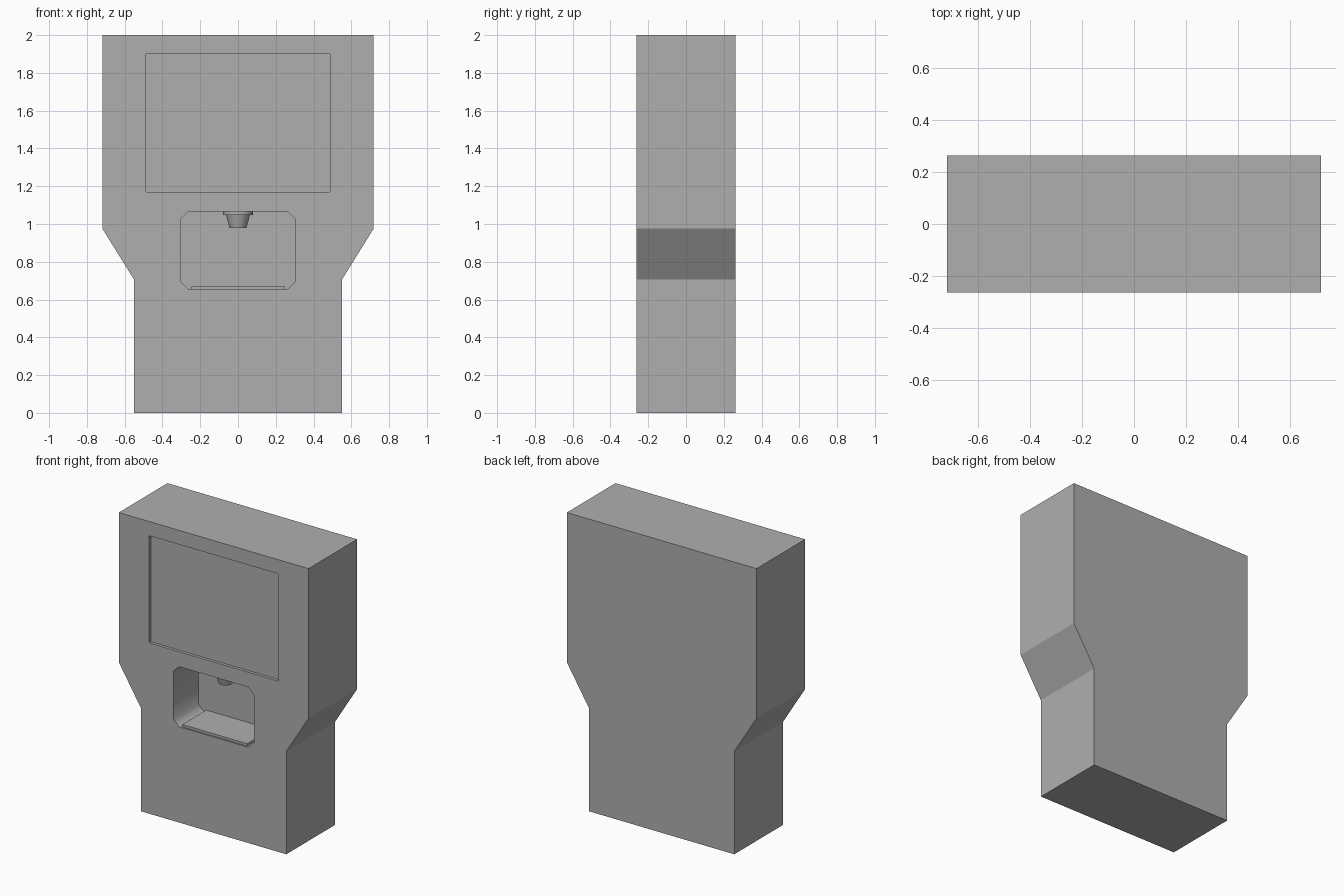
import bpy, bmesh, math

if "Cube" in bpy.data.objects:
    bpy.data.objects.remove(bpy.data.objects["Cube"])

FRONT = -0.263
NICHE_DEPTH = 0.27

# Dark grey finish shared by all parts
grey = bpy.data.materials.new("dark_grey")
grey.diffuse_color = (0.43, 0.43, 0.43, 1)
grey.use_nodes = True
grey.node_tree.nodes["Principled BSDF"].inputs["Base Color"].default_value = grey.diffuse_color


def add_object(name, bm):
    bmesh.ops.recalc_face_normals(bm, faces=bm.faces)
    mesh = bpy.data.meshes.new(name)
    bm.to_mesh(mesh)
    bm.free()
    mesh.materials.append(grey)
    ob = bpy.data.objects.new(name, mesh)
    bpy.context.collection.objects.link(ob)
    return ob


def extrude_half(name, half, y0, y1):
    """Mirror a right-hand (x, z) outline, bottom to top, and extrude along y."""
    outline = half + [(-x, z) for x, z in reversed(half)]
    bm = bmesh.new()
    face = bm.faces.new([bm.verts.new((x, y0, z)) for x, z in outline])
    new = bmesh.ops.extrude_face_region(bm, geom=[face])["geom"]
    verts = [v for v in new if isinstance(v, bmesh.types.BMVert)]
    bmesh.ops.translate(bm, verts=verts, vec=(0, y1 - y0, 0))
    return add_object(name, bm)


def chamfered(w, z0, z1, c):
    return [(w - c, z0), (w, z0 + c), (w, z1 - c), (w - c, z1)]


# Cabinet: narrow base flaring to a wide head
body = extrude_half("cabinet", [(0.55, 0), (0.55, 0.705), (0.718, 0.975), (0.718, 2)],
                    FRONT, -FRONT)

# Shallow screen recess and deep dispensing niche
cutters = [
    extrude_half("screen_cutter", chamfered(0.489, 1.169, 1.903, 0.005),
                 FRONT - 0.1, FRONT + 0.02),
    extrude_half("niche_cutter", chamfered(0.304, 0.655, 1.067, 0.042),
                 FRONT - 0.1, FRONT + NICHE_DEPTH),
]
for cutter in cutters:
    cutter.hide_render = True
    mod = body.modifiers.new(cutter.name, "BOOLEAN")
    mod.operation = "DIFFERENCE"
    mod.solver = "EXACT"
    mod.object = cutter
bpy.context.view_layer.update()
graph = bpy.context.evaluated_depsgraph_get()
cut_mesh = bpy.data.meshes.new_from_object(body.evaluated_get(graph))
body.modifiers.clear()
body.data = cut_mesh
for cutter in cutters:
    bpy.data.objects.remove(cutter)

# Soft shading around the niche corners only
cut_mesh.set_sharp_from_angle(angle=math.radians(50))
for p in cut_mesh.polygons:
    c = p.center
    p.use_smooth = abs(p.normal.y) < 0.1 and abs(c.x) < 0.4 and 0.6 < c.z < 1.1

# Drip tray on the niche floor, set slightly back from the front
extrude_half("drip_tray", [(0.246, 0.655), (0.246, 0.671)],
             FRONT + 0.012, FRONT + NICHE_DEPTH)


# Nozzle: flange and tapered spout hanging from the niche ceiling
def add_cone(name, r_bottom, r_top, z0, z1):
    bm = bmesh.new()
    bmesh.ops.create_cone(bm, cap_ends=True, segments=32, radius1=r_bottom,
                          radius2=r_top, depth=z1 - z0)
    bmesh.ops.translate(bm, verts=bm.verts, vec=(0, -0.135, (z0 + z1) / 2))
    ob = add_object(name, bm)
    ob.data.set_sharp_from_angle(angle=math.radians(40))
    for p in ob.data.polygons:
        p.use_smooth = len(p.vertices) == 4


add_cone("nozzle_flange", 0.08, 0.08, 1.047, 1.067)
add_cone("nozzle_spout", 0.045, 0.063, 0.98, 1.047)
